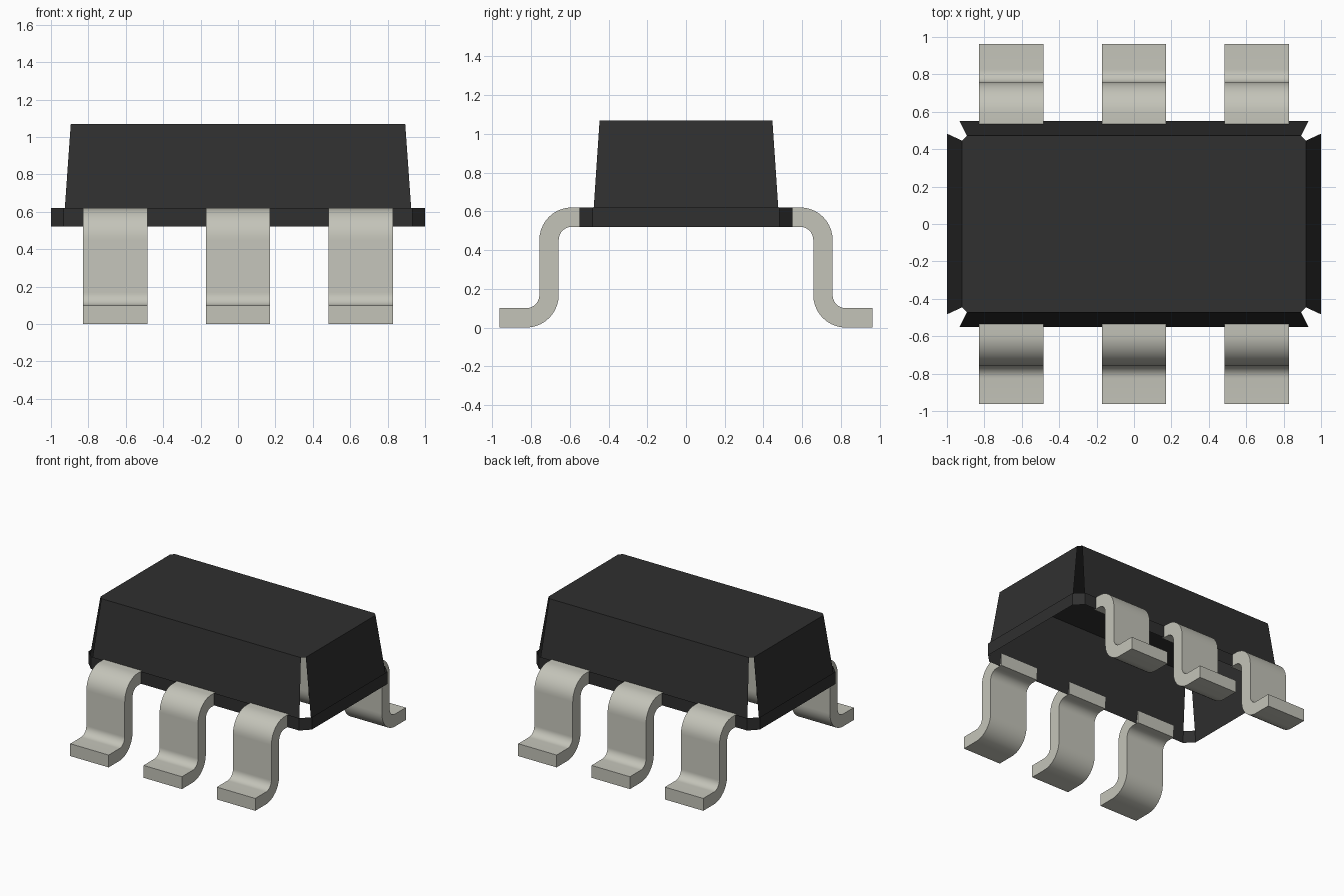
import bpy, bmesh, math

cube = bpy.data.objects.get("Cube")
if cube:
    bpy.data.objects.remove(cube, do_unlink=True)


def material(name, rgb):
    mat = bpy.data.materials.new(name)
    mat.use_nodes = True
    mat.diffuse_color = (*rgb, 1)
    mat.node_tree.nodes["Principled BSDF"].inputs["Base Color"].default_value = (*rgb, 1)
    return mat


black = material("black plastic", (0.029, 0.029, 0.029))
metal = material("tinned metal", (0.55, 0.55, 0.485))


def finish(bm, name, mat):
    mesh = bpy.data.meshes.new(name)
    bm.to_mesh(mesh)
    bm.free()
    mesh.materials.append(mat)
    obj = bpy.data.objects.new(name, mesh)
    bpy.context.collection.objects.link(obj)
    return obj


def octagon(bm, hx, hy, cut, z):
    """Rectangle with cut corners, counter-clockwise; even edges are the corners."""
    pts = [(hx, hy - cut), (hx - cut, hy), (cut - hx, hy), (-hx, hy - cut),
           (-hx, cut - hy), (cut - hx, -hy), (hx - cut, -hy), (hx, cut - hy)]
    return [bm.verts.new((x, y, z)) for x, y in pts]


def bridge(bm, low, high, edges):
    for i in edges:
        j = (i + 1) % len(low)
        bm.faces.new((low[i], low[j], high[j], high[i]))


RIM = (1.0, 0.55, 0.067)
RIM_LOW, RIM_HIGH, TOP = 0.52, 0.62, 1.07

# Hollow cover: flat top and four tapered walls, open below and at the corners
bm = bmesh.new()
low = octagon(bm, *RIM, RIM_LOW)
high = octagon(bm, 0.92, 0.472, 0.026, TOP)
bm.faces.new(high)
bridge(bm, low, high, (1, 3, 5, 7))
finish(bm, "body_cover", black)

# Upright band around the foot of the cover
bm = bmesh.new()
bridge(bm, octagon(bm, *RIM, RIM_LOW), octagon(bm, *RIM, RIM_HIGH), range(8))
finish(bm, "body_rim", black)

# Bent lead profile in y and z
THICK, R_IN, STEPS = 0.1, 0.068, 10
R_OUT = R_IN + THICK
LEG_Y, TOE_Y, ROOT_Y = 0.757, 0.963, 0.533


def arc(cy, cz, r, start, end):
    for k in range(STEPS + 1):
        a = math.radians(start + (end - start) * k / STEPS)
        yield cy + r * math.cos(a), cz + r * math.sin(a)


shoulder = (LEG_Y - R_OUT, RIM_HIGH - R_OUT)
heel = (LEG_Y + R_IN, R_OUT)
profile = [(ROOT_Y, RIM_HIGH), *arc(*shoulder, R_OUT, 90, 0),
           *arc(*heel, R_IN, 180, 270), (TOE_Y, THICK), (TOE_Y, 0),
           *arc(*heel, R_OUT, 270, 180), *arc(*shoulder, R_IN, 0, 90),
           (ROOT_Y, RIM_HIGH - THICK)]


def lead(name, x, side, half=0.172):
    bm = bmesh.new()
    ends = [[bm.verts.new((x + dx, side * y, z)) for y, z in profile]
            for dx in (-half, half)]
    bridge(bm, *ends, range(len(profile)))
    for ring in ends:
        bm.faces.new(ring)
    bmesh.ops.recalc_face_normals(bm, faces=bm.faces)
    obj = finish(bm, name, metal)
    bpy.ops.object.select_all(action="DESELECT")
    obj.select_set(True)
    bpy.context.view_layer.objects.active = obj
    bpy.ops.object.shade_smooth_by_angle(angle=math.radians(30))


# Three leads on each long side
for row, side in (("front", -1), ("back", 1)):
    for place, x in (("right", -0.657), ("middle", 0), ("left", 0.657)):
        lead(f"{row}_{place}_lead", x, side)
